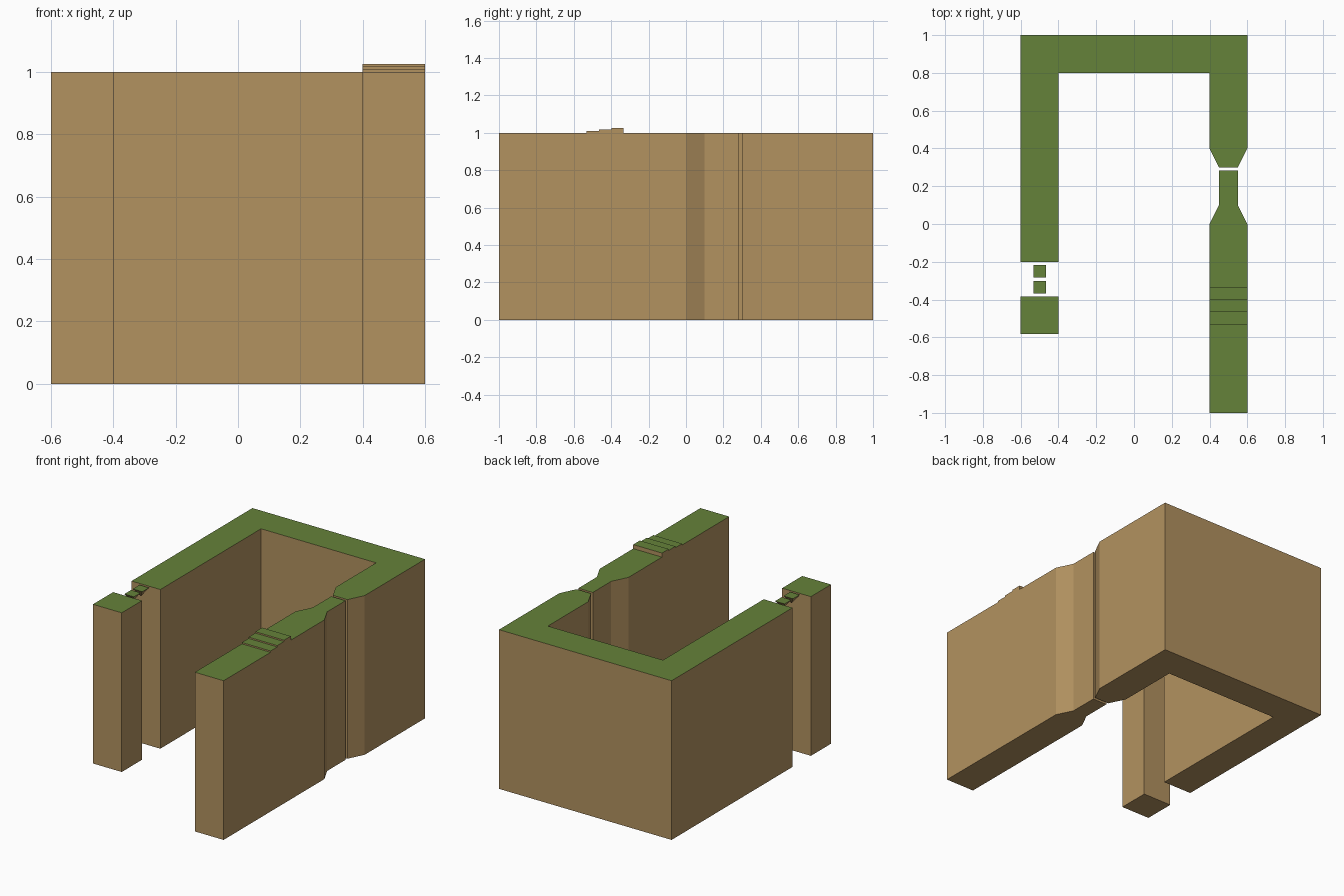
import bpy, bmesh

if "Cube" in bpy.data.objects:
    bpy.data.objects.remove(bpy.data.objects["Cube"])


def material(name, rgb):
    m = bpy.data.materials.new(name)
    m.diffuse_color = (*rgb, 1)
    m.use_nodes = True
    m.node_tree.nodes["Principled BSDF"].inputs["Base Color"].default_value = m.diffuse_color
    return m


grass = material("grass green", (0.130, 0.225, 0.042))
earth = material("earth tan", (0.448, 0.287, 0.117))


def prism(name, outline, z0, z1, taper_to=None):
    """Extrude an outline upward (or hang it from a point); upward faces are grass."""
    bm = bmesh.new()
    top = [bm.verts.new((x, y, z1)) for x, y in outline]
    n = len(top)
    bm.faces.new(top)
    if taper_to:
        tip = bm.verts.new((*taper_to, z0))
        for i in range(n):
            bm.faces.new((top[i], tip, top[(i + 1) % n]))
    else:
        low = [bm.verts.new((x, y, z0)) for x, y in outline]
        bm.faces.new(low[::-1])
        for i in range(n):
            j = (i + 1) % n
            bm.faces.new((top[i], low[i], low[j], top[j]))
    bmesh.ops.recalc_face_normals(bm, faces=bm.faces)
    for f in bm.faces:
        f.material_index = 0 if f.normal.z > 0.5 else 1
    me = bpy.data.meshes.new(name)
    bm.to_mesh(me)
    bm.free()
    me.materials.append(grass)
    me.materials.append(earth)
    ob = bpy.data.objects.new(name, me)
    bpy.context.collection.objects.link(ob)
    return ob


def rect(x0, x1, y0, y1):
    return [(x0, y0), (x1, y0), (x1, y1), (x0, y1)]


# U-shaped cliff with a pinched right end
prism("back_cliff", [(-0.6, -0.2), (-0.4, -0.2), (-0.4, 0.8), (0.4, 0.8), (0.4, 0.4),
                     (0.45, 0.3), (0.55, 0.3), (0.6, 0.4), (0.6, 1), (-0.6, 1)], 0, 1)

# Right cliff narrowing towards the jump gap
prism("right_cliff", [(0.4, -1), (0.6, -1), (0.6, 0), (0.55, 0.1), (0.55, 0.283),
                      (0.45, 0.283), (0.45, 0.1), (0.4, 0)], 0, 1)

# End pillar on the left
prism("end_pillar", rect(-0.6, -0.4, -0.583, -0.383), 0, 1)

# Low steps on the right cliff
for i in range(3):
    y = -0.533 + i * 0.0667
    prism(f"step_{i + 1}", rect(0.4, 0.6, y, y + 0.0667), 1, 1 + (i + 1) * 0.0085)

# Floating stepping islands, tapering to a point below
for i, y in enumerate((-0.367, -0.283)):
    prism(f"floating_island_{i + 1}", rect(-0.533, -0.467, y, y + 0.066), 0.95, 1,
          taper_to=(-0.5, y + 0.033))
